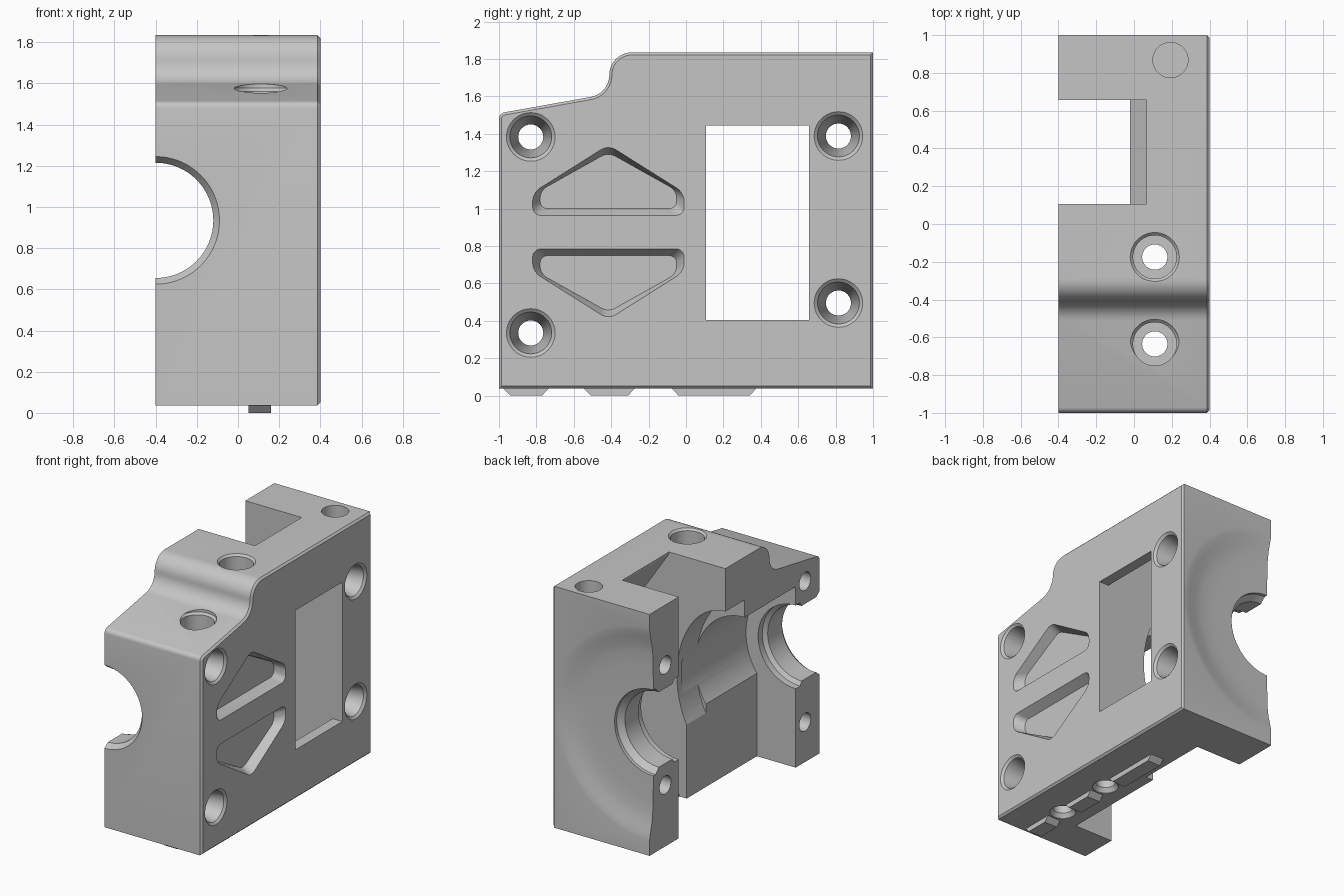
import bpy, bmesh, math
from mathutils import Vector

if "Cube" in bpy.data.objects:
    bpy.data.objects.remove(bpy.data.objects["Cube"])

grey = bpy.data.materials.new("mid_grey")
grey.use_nodes = True
colour = (0.56, 0.56, 0.56, 1)
grey.diffuse_color = colour
grey.node_tree.nodes["Principled BSDF"].inputs["Base Color"].default_value = colour

CUT, AXIS = -0.4, 0.935      # split face x, shaft height z


def finish(bm, name):
    bmesh.ops.recalc_face_normals(bm, faces=bm.faces)
    mesh = bpy.data.meshes.new(name)
    bm.to_mesh(mesh)
    bm.free()
    obj = bpy.data.objects.new(name, mesh)
    bpy.context.collection.objects.link(obj)
    mesh.materials.append(grey)
    return obj


def prism(name, points, place, a, b, corner=0, end_scale=(1, 1), edge=0):
    """Extrude a 2D outline from depth a to depth b; place maps (u, v, depth) to xyz."""
    bm = bmesh.new()
    face = bm.faces.new([bm.verts.new((u, v, 0)) for u, v in points])
    if corner:
        bmesh.ops.bevel(bm, geom=bm.verts[:], offset=corner, segments=5,
                        affect='VERTICES', profile=0.5)
    bm.faces.ensure_lookup_table()
    face = bm.faces[0]
    mid = face.calc_center_bounds()
    ring = [v.co - mid for v in face.verts]
    bm.clear()
    rings = []
    for depth, (su, sv) in ((a, (1, 1)), (b, end_scale)):
        rings.append([bm.verts.new(place(mid.x + p.x * su, mid.y + p.y * sv, depth))
                      for p in ring])
    bm.faces.new(rings[0])
    cap = bm.faces.new(rings[1])
    n = len(ring)
    for i in range(n):
        j = (i + 1) % n
        bm.faces.new((rings[0][i], rings[0][j], rings[1][j], rings[1][i]))
    bmesh.ops.recalc_face_normals(bm, faces=bm.faces)
    if edge:
        bmesh.ops.bevel(bm, geom=cap.edges[:], offset=edge, segments=1, affect='EDGES')
    return finish(bm, name)


def side(u, v, d):
    return Vector((d, u, v))


def along_y(u, v, d):
    return Vector((u, d, v))


def lathe(name, profile, axis, origin, steps=64, squash=1):
    """Solid of revolution from (radius, distance) pairs along a world axis."""
    bm = bmesh.new()
    rings = []
    for r, t in profile:
        ring = []
        for i in range(steps):
            a = math.tau * i / steps
            c, s = r * math.cos(a), r * math.sin(a)
            co = {'X': (t, c, s), 'Y': (c * squash, t, s), 'Z': (c, s, t)}[axis]
            ring.append(bm.verts.new(Vector(origin) + Vector(co)))
        rings.append(ring)
    bm.faces.new(rings[0])
    bm.faces.new(rings[-1])
    for p, q in zip(rings, rings[1:]):
        for i in range(steps):
            j = (i + 1) % steps
            bm.faces.new((p[i], p[j], q[j], q[i]))
    return finish(bm, name)


def arc(cy, cz, r, a0, a1, n=10):
    return [(cy + r * math.cos(math.radians(a0 + (a1 - a0) * i / n)),
             cz + r * math.sin(math.radians(a0 + (a1 - a0) * i / n))) for i in range(n + 1)]


# Housing block with its stepped, rounded top
outline = [(-1, 0.037), (1, 0.037), (1, 1.835)]
outline += arc(-0.29, 1.715, 0.12, 90, 180)
outline += arc(-0.53, 1.715, 0.12, 0, -80)[1:]
outline += arc(-0.965, 1.48, 0.035, 100, 180, 5)
housing = prism("housing", outline, side, CUT, 0.4, edge=0.014)

cutters = []

# Side screw holes with chamfered, tapered heads
for y, z in ((-0.83, 1.383), (-0.83, 0.335), (0.815, 1.388), (0.815, 0.495)):
    cutters.append(lathe("side_screw_cutter", [(0.067, -0.9), (0.067, 0.16),
                   (0.112, 0.385), (0.13, 0.4), (0.13, 0.5)], 'X', (0, y, z), 40))

# Vertical screw holes, countersunk at the bottom
for y, top in ((-0.175, 1.835), (-0.635, 1.577)):
    cutters.append(lathe("top_screw_cutter", [(0.09, -0.1), (0.09, 0.04), (0.067, 0.07),
                   (0.067, top - 0.17), (0.115, top - 0.17), (0.115, top - 0.015),
                   (0.13, top), (0.13, 2)], 'Z', (0.11, y, 0), 40))

# Blind hole at the back of the top
cutters.append(lathe("blind_hole_cutter", [(0.093, 1.7), (0.093, 2)], 'Z', (0.193, 0.868, 0), 40))

# Triangular lightening pockets, mirrored about the middle rib
low, shoulder, apex = 0.963, 1.085, 1.34
pocket = [(-0.82, low), (-0.01, low), (-0.01, shoulder), (-0.415, apex), (-0.82, shoulder)]
for flip in (False, True):
    mirrored = [(y, 1.748 - z if flip else z) for y, z in pocket]
    taper = prism("pocket_cutter", mirrored, side, 0.4, 0.33, 0.045, (0.9, 0.8))
    mouth = prism("pocket_mouth_cutter", mirrored, side, 0.5, 0.3999, 0.045)
    cutters += [taper, mouth]

# Slot from top to bottom, flaring out to the thin-walled side window
cutters.append(prism("window_slot_cutter",
                     [(-0.7, -0.1), (-0.02, -0.1), (-0.02, 0.05), (0.32, 0.405), (0.6, 0.405),
                      (0.6, 1.443), (0.32, 1.443), (0.065, 1.82), (0.065, 2), (-0.7, 2)],
                     along_y, 0.107, 0.657))

# Inner cavity: open below, round above
cutters.append(prism("lower_cavity_cutter",
                     [(-0.7, -0.1), (-0.08, -0.1), (-0.08, AXIS), (-0.7, AXIS)],
                     along_y, -0.72, 0.2))
cutters.append(lathe("wide_cavity_cutter", [(0.58, -0.12), (0.58, 0.3)], 'Y',
                     (CUT, 0, AXIS), 96, 0.69))
cutters.append(lathe("round_cavity_cutter", [(0.45, -0.72), (0.45, 0.05)], 'Y',
                     (CUT, 0, AXIS), 96, 0.91))

# Front shaft opening, and rear opening with its shallow dish
cutters.append(lathe("front_opening_cutter", [(0.31, -1.1), (0.31, -1), (0.28, -0.96),
               (0.28, -0.79), (0.31, -0.77), (0.31, -0.6)], 'Y', (CUT, 0, AXIS), 96))
cutters.append(lathe("rear_opening_cutter", [(0.31, 0.5), (0.31, 0.71), (0.28, 0.73),
               (0.28, 0.89), (0.32, 0.93), (0.32, 0.955), (0.5, 0.958), (0.6, 0.963),
               (0.66, 0.972), (0.72, 0.987), (0.76, 0.996), (0.79, 1), (0.79, 1.1)],
               'Y', (CUT, 0, AXIS), 96))

for cutter in cutters:
    cutter.hide_render = True
    mod = housing.modifiers.new("cut", 'BOOLEAN')
    mod.operation, mod.solver, mod.object = 'DIFFERENCE', 'EXACT', cutter
    bpy.context.view_layer.objects.active = housing
    bpy.ops.object.modifier_apply(modifier=mod.name)
    bpy.data.objects.remove(cutter)

# Tapered locating ribs underneath
ribs = []
for i, (y0, y1) in enumerate(((-0.98, -0.73), (-0.55, -0.27), (-0.08, 0.38))):
    ribs.append(prism(f"locating_rib_{i + 1}",
                      [(y0, 0.042), (y0 + 0.04, 0), (y1 - 0.04, 0), (y1, 0.042)],
                      side, 0.05, 0.16))

bpy.ops.object.select_all(action='DESELECT')
for obj in [housing] + ribs:
    obj.select_set(True)
bpy.context.view_layer.objects.active = housing
bpy.ops.object.shade_smooth_by_angle(angle=math.radians(25))
